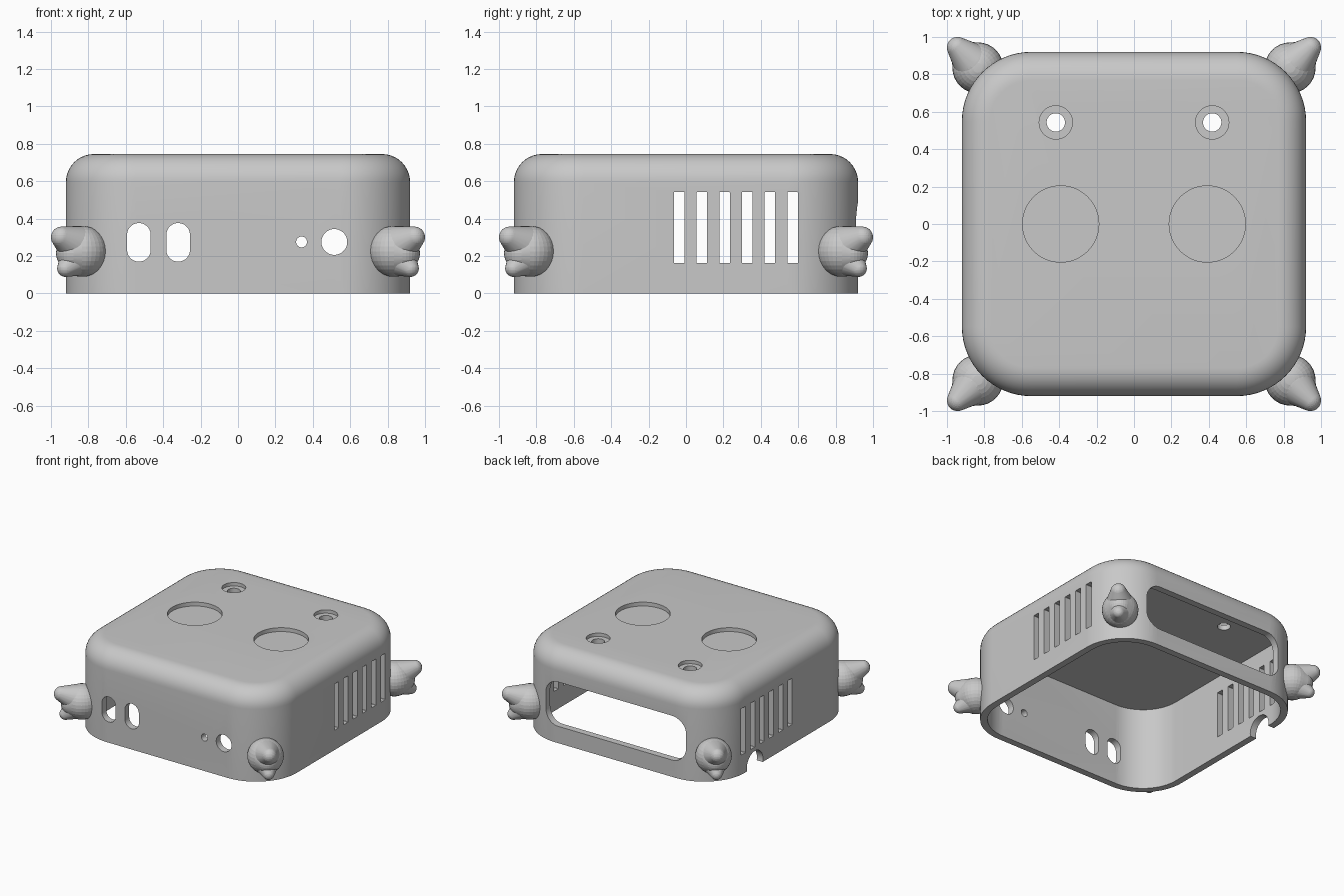
import bpy, bmesh, math
from mathutils import Matrix, Vector

if "Cube" in bpy.data.objects:
    bpy.data.objects.remove(bpy.data.objects["Cube"], do_unlink=True)

GREY = (0.58, 0.58, 0.58, 1)
grey = bpy.data.materials.new("plain_grey")
grey.use_nodes = True
grey.diffuse_color = GREY
grey.node_tree.nodes["Principled BSDF"].inputs["Base Color"].default_value = GREY


def add_object(name, bm):
    bm.normal_update()
    bmesh.ops.recalc_face_normals(bm, faces=bm.faces)
    mesh = bpy.data.meshes.new(name)
    bm.to_mesh(mesh)
    bm.free()
    mesh.materials.append(grey)
    obj = bpy.data.objects.new(name, mesh)
    bpy.context.collection.objects.link(obj)
    return obj


def rounded_loft(name, hx, hy, radius, levels, matrix=Matrix(), steps=12):
    """Stack rounded rectangles; levels holds (inset, height) pairs."""
    bm = bmesh.new()
    rings = []
    for inset, z in levels:
        ring = []
        for corner in range(4):
            sx = 1 if corner in (0, 3) else -1
            sy = 1 if corner < 2 else -1
            for i in range(steps + 1):
                a = math.pi / 2 * (corner + i / steps)
                r = radius - inset
                ring.append(bm.verts.new((sx * (hx - radius) + r * math.cos(a),
                                          sy * (hy - radius) + r * math.sin(a), z)))
        rings.append(ring)
    for low, high in zip(rings, rings[1:]):
        for i in range(len(low)):
            j = (i + 1) % len(low)
            bm.faces.new((low[i], low[j], high[j], high[i]))
    bm.faces.new(rings[0])
    bm.faces.new(rings[-1])
    bmesh.ops.remove_doubles(bm, verts=bm.verts, dist=1e-5)
    bm.transform(matrix)
    return add_object(name, bm)


def cut(target, cutter, keep=False):
    mod = target.modifiers.new("cut", 'BOOLEAN')
    mod.operation = 'DIFFERENCE'
    mod.solver = 'EXACT'
    mod.object = cutter
    bpy.context.view_layer.objects.active = target
    bpy.ops.object.modifier_apply(modifier=mod.name)
    if not keep:
        bpy.data.objects.remove(cutter, do_unlink=True)


def smooth(obj, angle=30):
    bpy.ops.object.select_all(action='DESELECT')
    obj.select_set(True)
    bpy.context.view_layer.objects.active = obj
    bpy.ops.object.shade_smooth_by_angle(angle=math.radians(angle))


def cut_wall(axis, u, z, hu, hz, radius, start, end, steps=12):
    """Cut an opening through a wall facing along x or y."""
    if axis == 'y':
        m = Matrix(((1, 0, 0, u), (0, 0, 1, 0), (0, 1, 0, z), (0, 0, 0, 1)))
    else:
        m = Matrix(((0, 0, 1, 0), (1, 0, 0, u), (0, 1, 0, z), (0, 0, 0, 1)))
    cut(shell, rounded_loft("cutter", hu, hz, radius, [(0, start), (0, end)], m, steps))


def cut_top(x, y, radius, start, end):
    cut(shell, rounded_loft("cutter", radius, radius, radius, [(0, start), (0, end)],
                            Matrix.Translation((x, y, 0))))


# Shell: rounded box with a filleted top, open underneath
HALF, HEIGHT, FILLET, WALL, CORNER = 0.92, 0.745, 0.15, 0.055, 0.37
levels = [(0, 0)]
for i in range(11):
    a = math.pi / 2 * i / 10
    levels.append((FILLET * (1 - math.cos(a)), HEIGHT - FILLET * (1 - math.sin(a))))
shell = rounded_loft("shell", HALF, HALF, CORNER, levels, steps=16)
cavity = rounded_loft("cavity_cutter", HALF - WALL, HALF - WALL, CORNER - WALL,
                      [(0, -0.2), (0, 0.675)], steps=16)
cut(shell, cavity, keep=True)

# Front ports
for x in (-0.53, -0.32):
    cut_wall('y', x, 0.273, 0.063, 0.103, 0.0625, -1.1, -0.7)
cut_wall('y', 0.34, 0.275, 0.029, 0.029, 0.029, -1.1, -0.7)
cut_wall('y', 0.515, 0.275, 0.069, 0.069, 0.069, -1.1, -0.7)

# Large back opening
cut_wall('y', 0, 0.32, 0.637, 0.182, 0.12, 0.6, 1.1)

# Side vents through both walls, and the cable notch on one side
for i in range(6):
    cut_wall('x', -0.036 + 0.1212 * i, 0.352, 0.028, 0.19, 0.002, -1.1, 1.1, steps=1)
cut_wall('x', 0.42, 0.025, 0.105, 0.105, 0.105, -1.1, -0.7)

# Top: shallow discs, and counterbored screw holes
for side in (-1, 1):
    cut_top(side * 0.392, 0, 0.204, HEIGHT - 0.032, 0.9)
    cut_top(side * 0.418, 0.543, 0.089, HEIGHT - 0.028, 0.9)
    cut_top(side * 0.418, 0.543, 0.049, 0.5, 0.9)
smooth(shell)


# Corner studs: a blunt body with two tapered prongs, each a hull of two balls
def tapered(name, balls):
    bm = bmesh.new()
    for centre, r in balls:
        bmesh.ops.create_uvsphere(bm, u_segments=32, v_segments=16, radius=r,
                                  matrix=Matrix.Translation(Vector(centre)))
    hull = bmesh.ops.convex_hull(bm, input=bm.verts)
    inside = [v for v in hull["geom_interior"] if isinstance(v, bmesh.types.BMVert)]
    bmesh.ops.delete(bm, geom=inside, context='VERTS')
    return add_object(name, bm)


for sx, side in ((-1, "right"), (1, "left")):
    for sy, end in ((-1, "front"), (1, "back")):
        def at(d, z):
            return (sx * d, sy * d, z)
        tag = end + "_" + side
        parts = [
            tapered("stud_body_" + tag, [(at(0.835, 0.225), 0.136), (at(0.88, 0.215), 0.093)]),
            tapered("upper_prong_" + tag, [(at(0.855, 0.252), 0.108), (at(0.943, 0.30), 0.057)]),
            tapered("lower_prong_" + tag, [(at(0.85, 0.195), 0.1), (at(0.922, 0.133), 0.045)]),
        ]
        for part in parts:
            cut(part, cavity, keep=True)
            smooth(part, 40)

bpy.data.objects.remove(cavity, do_unlink=True)
